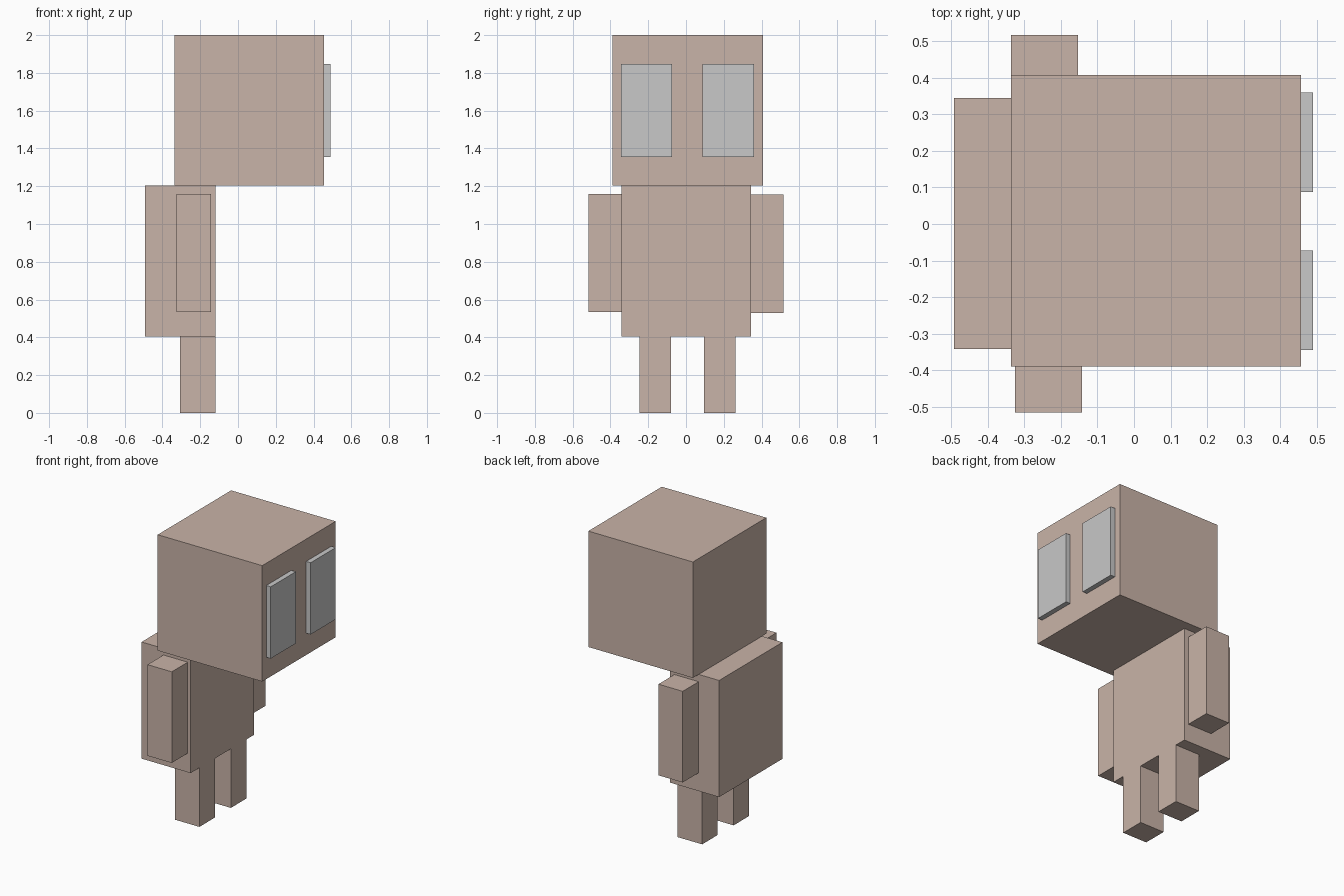
import bpy
from mathutils import Vector

old = bpy.data.objects.get("Cube")
if old:
    bpy.data.objects.remove(old, do_unlink=True)


def material(name, rgb):
    mat = bpy.data.materials.new(name)
    mat.use_nodes = True
    color = (*rgb, 1.0)
    mat.diffuse_color = color
    mat.node_tree.nodes["Principled BSDF"].inputs["Base Color"].default_value = color
    return mat


def box(name, low, high, mat):
    """Axis-aligned block between two opposite corners."""
    low, high = Vector(low), Vector(high)
    bpy.ops.mesh.primitive_cube_add(size=1, location=(low + high) / 2)
    obj = bpy.context.object
    obj.name = name
    obj.scale = high - low
    bpy.ops.object.transform_apply(location=False, rotation=False, scale=True)
    obj.data.materials.append(mat)
    return obj


skin = material("dusty_pink_skin", (0.584, 0.453, 0.392))
grey = material("light_grey_eye", (0.578, 0.578, 0.578))

# Head and body; the face looks along +x
box("head", (-0.337, -0.389, 1.205), (0.456, 0.407, 2.0), skin)
box("body", (-0.492, -0.342, 0.405), (-0.12, 0.344, 1.205), skin)

# Arms, set very slightly out of line with each other
box("front_arm", (-0.326, -0.515, 0.535), (-0.142, -0.342, 1.16), skin)
box("back_arm", (-0.337, 0.344, 0.53), (-0.153, 0.517, 1.155), skin)

# Legs and eyes, one of each per side
for side, leg_y, eye_y in (("front", -0.247, -0.345), ("back", 0.094, 0.087)):
    box(side + "_leg", (-0.306, leg_y, 0), (-0.12, leg_y + 0.168, 0.405), skin)
    box(side + "_eye", (0.456, eye_y, 1.355), (0.49, eye_y + 0.272, 1.847), grey)
